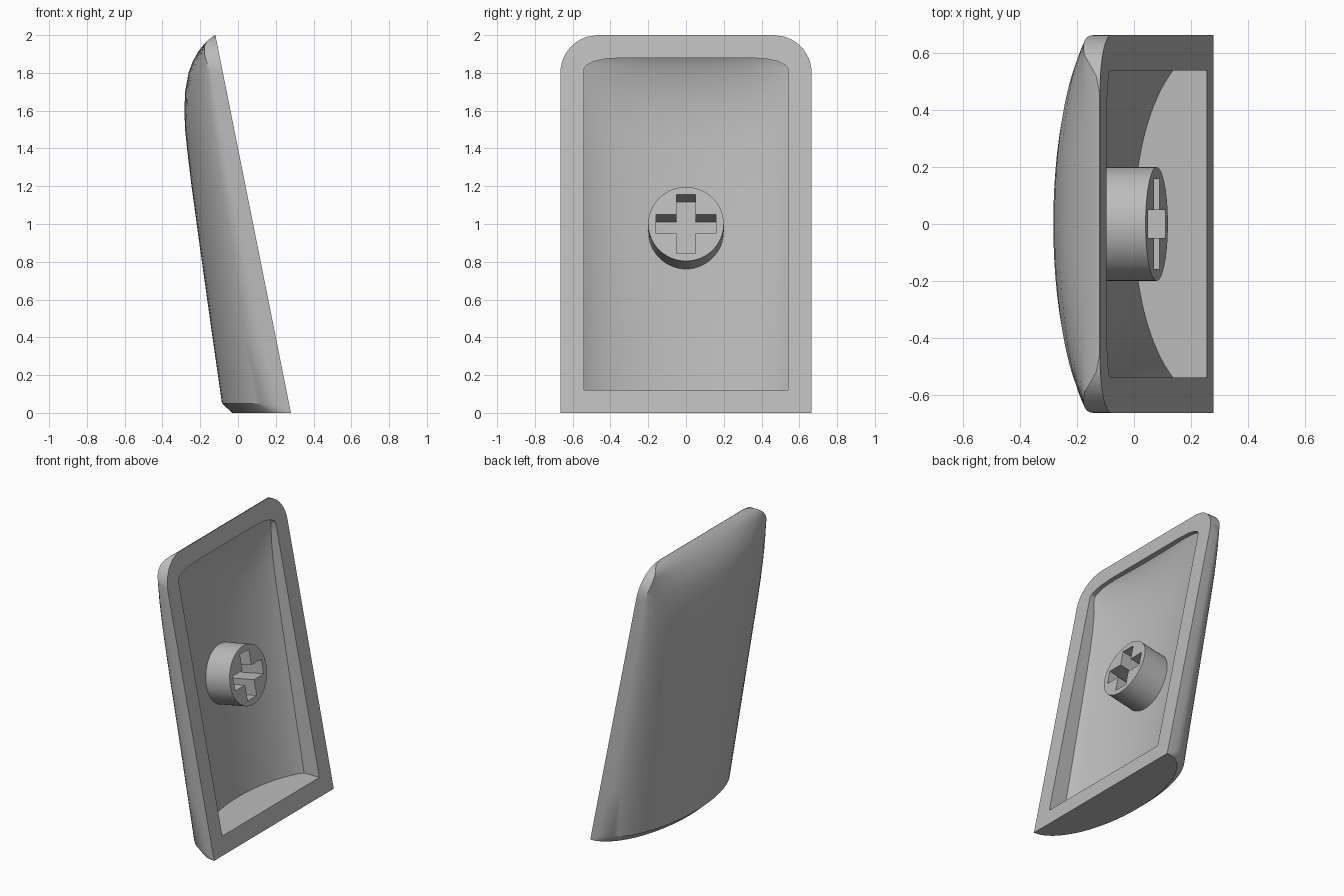
import bpy, bmesh
from math import asin, sin, cos, sqrt, atan, pi
from mathutils import Matrix, Vector

old = bpy.data.objects.get("Cube")
if old:
    bpy.data.objects.remove(old, do_unlink=True)

grey = bpy.data.materials.new("plain_grey")
grey.use_nodes = True
grey.diffuse_color = (0.5, 0.5, 0.5, 1)
grey.node_tree.nodes["Principled BSDF"].inputs["Base Color"].default_value = grey.diffuse_color

HALF = 0.665
# Ridge of the domed back: (height, x)
RIDGE = [(0.05, -0.085), (0.4, -0.135), (0.9, -0.205), (1.2, -0.246), (1.4, -0.27),
         (1.5, -0.28), (1.6, -0.284), (1.7, -0.28), (1.8, -0.262), (1.86, -0.24),
         (1.91, -0.212), (1.95, -0.182), (1.98, -0.15), (2.0, -0.122)]


def rim(z):
    return 0.28 - 0.2 * z


def ridge(z):
    for (z0, x0), (z1, x1) in zip(RIDGE, RIDGE[1:]):
        if z <= z1:
            return x0 + (x1 - x0) * (z - z0) / (z1 - z0)


def make_object(name, bm):
    bmesh.ops.recalc_face_normals(bm, faces=bm.faces)
    mesh = bpy.data.meshes.new(name)
    bm.to_mesh(mesh)
    bm.free()
    mesh.materials.append(grey)
    ob = bpy.data.objects.new(name, mesh)
    bpy.context.collection.objects.link(ob)
    return ob


def section(z, crown, bulge, width, radius, front, n=32):
    """D-shaped slice: elliptical back, straight sides, flat front."""
    t = asin(min(1, width / radius))
    arc = [-t + 2 * t * i / n for i in range(n + 1)]
    pts = [(min(crown + bulge * (1 - cos(a)), front - 0.001), radius * sin(a), z) for a in arc]
    return [(front, -width, z)] + pts + [(front, width, z)]


def loft(name, rows):
    bm = bmesh.new()
    loops = [[bm.verts.new(p) for p in row] for row in rows]
    n = len(loops[0])
    for a, b in zip(loops, loops[1:]):
        for i in range(n):
            j = (i + 1) % n
            bm.faces.new((a[i], a[j], b[j], b[i]))
    bm.faces.new(loops[0])
    bm.faces.new(loops[-1])
    return make_object(name, bm)


def cut(target, cutter):
    mod = target.modifiers.new("cut", "BOOLEAN")
    mod.operation = "DIFFERENCE"
    mod.solver = "EXACT"
    mod.object = cutter
    bpy.context.view_layer.objects.active = target
    bpy.ops.object.modifier_apply(modifier=mod.name)
    bpy.data.objects.remove(cutter, do_unlink=True)


def smooth(ob):
    bpy.ops.object.select_all(action="DESELECT")
    ob.select_set(True)
    bpy.context.view_layer.objects.active = ob
    bpy.ops.object.shade_smooth_by_angle(angle=pi / 6)


# Domed shell with chamfered foot and rounded upper corners
rows = [section(0, -0.03, 0.305, HALF, HALF, rim(0))]
heights = [z for z, x in RIDGE] + [1.83, 1.885, 1.93, 1.967, 1.992]
for z in sorted(heights):
    width = HALF if z <= 1.8 else HALF - 0.2 + sqrt(max(0, 0.04 - (z - 1.8) ** 2))
    bulge = max(0, rim(z) - ridge(z) - 0.06)
    rows.append(section(z, ridge(z), bulge, width, HALF, rim(z)))
shell = loft("shell", rows)

# Hollow in the open side
rows = []
for z in [0.12, 0.5, 0.9, 1.2, 1.4, 1.5, 1.6, 1.7, 1.76, 1.82, 1.84, 1.86, 1.873, 1.88]:
    width = 0.54 if z <= 1.82 else 0.34 + 0.2 * sqrt(max(0, 1 - ((z - 1.82) / 0.06) ** 2))
    crown = ridge(z) + 0.095
    row = section(z, crown, 1.05 * (rim(z) - crown), width, 0.62, rim(z))
    row[0] = (rim(z) + 0.1, -width, z)
    row[-1] = (rim(z) + 0.1, width, z)
    rows.append(row)
cut(shell, loft("hollow", rows))
smooth(shell)

# Round stem square to the rim, with a cross-shaped socket
tilt = Matrix.Translation((0.08, 0, 1.0)) @ Matrix.Rotation(-atan(0.2), 4, "Y")
bm = bmesh.new()
bmesh.ops.create_cone(bm, cap_ends=True, segments=64, radius1=0.2, radius2=0.2, depth=0.27,
                      matrix=tilt @ Matrix.Translation((-0.135, 0, 0)) @ Matrix.Rotation(pi / 2, 4, "Y"))
stem = make_object("stem", bm)
for size in [(0.5, 0.1, 0.316), (0.5, 0.316, 0.1)]:
    bm = bmesh.new()
    bmesh.ops.create_cube(bm, size=1, matrix=tilt @ Matrix.Translation((0.02, 0, 0)) @ Matrix.Diagonal(Vector((*size, 1))))
    cut(stem, make_object("socket", bm))
smooth(stem)
